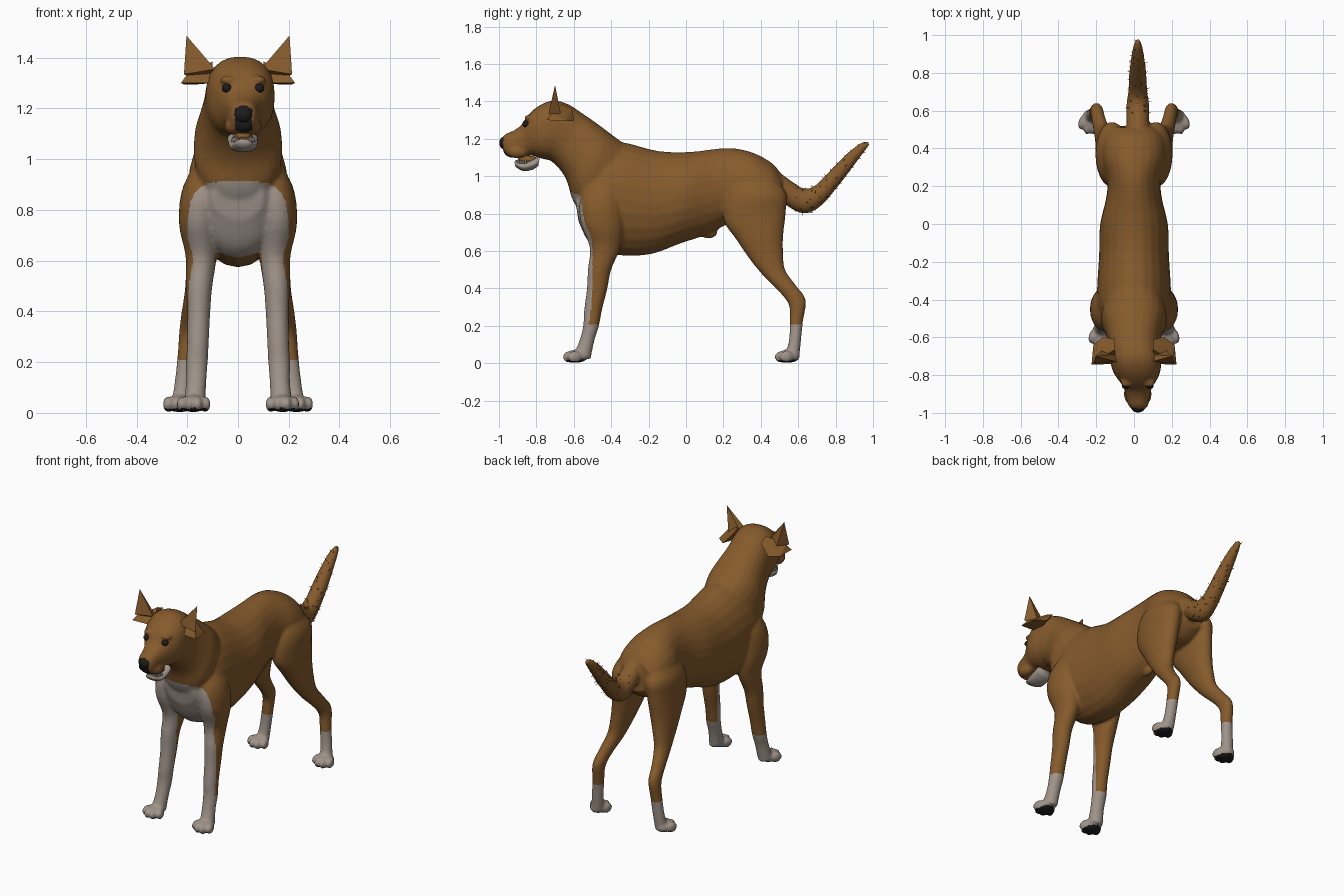
import bpy, bmesh, math, random
from mathutils import Vector, Matrix

cube = bpy.data.objects.get("Cube")
if cube:
    bpy.data.objects.remove(cube)
random.seed(4)


def material(name, r, g, b):
    m = bpy.data.materials.new(name)
    m.use_nodes = True
    m.diffuse_color = (r, g, b, 1)
    node = m.node_tree.nodes["Principled BSDF"]
    node.inputs["Base Color"].default_value = (r, g, b, 1)
    node.inputs["Roughness"].default_value = 0.8
    return m


brown = material("brown coat", .235, .103, .025)
pale = material("pale coat", .35, .295, .255)
black = material("black skin", .012, .012, .013)
teeth_white = material("tooth white", .5, .46, .4)


def finish(bm, name, mats, smooth=True):
    bmesh.ops.recalc_face_normals(bm, faces=bm.faces)
    mesh = bpy.data.meshes.new(name)
    bm.to_mesh(mesh)
    bm.free()
    for m in mats:
        mesh.materials.append(m)
    mesh.polygons.foreach_set("use_smooth", [smooth] * len(mesh.polygons))
    obj = bpy.data.objects.new(name, mesh)
    bpy.context.collection.objects.link(obj)
    return obj


def spline(a, b, c, d, t):
    return (b + (c - a) * t / 2 + (a * 2 - b * 5 + c * 4 - d) * t * t / 2
            + (b * 3 - a - c * 3 + d) * t ** 3 / 2)


def loft(bm, sections, side=1, power=1, steps=4, sides=24):
    """Each section: first edge y, z, second edge y, z, centre x, half width."""
    rows = []
    last = len(sections) - 1
    for i in range(last):
        four = [sections[min(max(i + k, 0), last)] for k in (-1, 0, 1, 2)]
        for s in range(steps):
            rows.append([spline(*v, s / steps) for v in zip(*four)])
    rows.append(sections[-1])
    rings = []
    for ya, za, yb, zb, x, w in rows:
        mid = Vector((x * side, (ya + yb) / 2, (za + zb) / 2))
        up = Vector((0, ya - yb, za - zb)) / 2
        ring = []
        for k in range(sides):
            a = math.tau * k / sides
            c, s = (math.copysign(abs(v) ** power, v) for v in (math.cos(a), math.sin(a)))
            ring.append(bm.verts.new(mid + up * c + Vector((w * s, 0, 0))))
        rings.append(ring)
    for p, q in zip(rings, rings[1:]):
        for k in range(sides):
            n = (k + 1) % sides
            bm.faces.new((p[k], p[n], q[n], q[k]))
    bm.faces.new(rings[0])
    bm.faces.new(rings[-1])


def ball(bm, centre, size, turn=0):
    mat = (Matrix.Translation(centre) @ Matrix.Rotation(turn, 4, "Z")
           @ Matrix.Diagonal((*size, 1)))
    bmesh.ops.create_uvsphere(bm, u_segments=18, v_segments=12, radius=1, matrix=mat)


torso = [(-.60, .93, -.575, .76, 0, .10), (-.52, 1.08, -.525, .655, 0, .17),
         (-.43, 1.17, -.45, .60, 0, .195), (-.33, 1.18, -.33, .575, 0, .195),
         (-.15, 1.135, -.18, .585, 0, .185), (.02, 1.13, -.03, .64, 0, .18),
         (.15, 1.145, .12, .69, 0, .148), (.25, 1.15, .22, .74, 0, .142),
         (.36, 1.125, .34, .75, 0, .17), (.46, 1.07, .45, .76, 0, .16),
         (.51, 1.01, .52, .82, 0, .11)]
neck_head = [(-.30, 1.15, -.50, .72, 0, .15), (-.40, 1.225, -.60, .86, 0, .175),
             (-.48, 1.285, -.635, .97, 0, .155), (-.56, 1.34, -.67, 1.03, 0, .138),
             (-.63, 1.385, -.72, 1.08, .005, .135), (-.71, 1.405, -.755, 1.09, .01, .135),
             (-.79, 1.375, -.79, 1.10, .015, .122), (-.85, 1.32, -.82, 1.11, .02, .095),
             (-.88, 1.275, -.85, 1.11, .02, .075), (-.92, 1.245, -.90, 1.105, .02, .063),
             (-.965, 1.225, -.945, 1.10, .022, .054), (-.985, 1.20, -.975, 1.125, .024, .035)]
tail = [(.42, 1.07, .42, .98, .01, .05), (.50, 1.02, .46, .93, .02, .056),
        (.57, .97, .53, .85, .02, .06), (.63, .935, .63, .80, .02, .06),
        (.69, .95, .72, .84, .02, .05), (.78, 1.04, .82, .955, .02, .045),
        (.86, 1.12, .90, 1.06, .02, .035), (.93, 1.175, .945, 1.12, .02, .025),
        (.975, 1.19, .98, 1.165, .02, .01)]
front_leg = [(-.47, 1.05, -.38, 1.05, .09, .03), (-.56, .90, -.34, .90, .138, .076),
             (-.565, .76, -.335, .74, .153, .08), (-.515, .62, -.35, .62, .145, .062),
             (-.525, .5, -.40, .5, .153, .052), (-.53, .4, -.42, .4, .155, .046),
             (-.545, .28, -.45, .28, .158, .043), (-.55, .2, -.465, .2, .162, .043),
             (-.57, .12, -.49, .12, .165, .04), (-.60, .05, -.51, .02, .172, .043)]
hind_leg = [(.33, 1.06, .41, 1.05, .07, .03), (.22, .92, .53, .92, .11, .085),
            (.20, .77, .535, .82, .122, .08), (.27, .66, .52, .68, .135, .07),
            (.345, .55, .52, .58, .15, .055), (.42, .46, .53, .50, .165, .045),
            (.50, .38, .585, .42, .185, .037), (.55, .31, .64, .34, .197, .034),
            (.555, .22, .625, .22, .205, .034), (.55, .12, .615, .12, .215, .035),
            (.53, .05, .605, .02, .225, .038)]
paws = [(.175, -.588), (.23, .545)]
toes = [(-.046, .012), (-.016, -.012), (.017, -.012), (.046, .014)]

# Body: overlapping volumes fused into one skin
bm = bmesh.new()
loft(bm, torso)
loft(bm, neck_head, power=.85)
loft(bm, tail)
for side in (-1, 1):
    loft(bm, front_leg, side)
    loft(bm, hind_leg, side)
    for px, py in paws:
        ball(bm, (px * side, py, .037), (.05, .065, .035))
        for tx, ty in toes:
            ball(bm, ((px + tx) * side, py + ty - .022, .034), (.019, .038, .032), tx * side * 5)
    ball(bm, (.02 + .06 * side, -.838, 1.312), (.032, .028, .016))  # brow
    ball(bm, (.02 + .04 * side, -.90, 1.13), (.034, .055, .035))  # upper lip
ball(bm, (0, .12, .70), (.025, .05, .033))
raw = finish(bm, "body_volumes", [])
remesh = raw.modifiers.new("fuse", "REMESH")
remesh.mode = "VOXEL"
remesh.voxel_size = .0085
relax = raw.modifiers.new("relax", "SMOOTH")
relax.factor = .5
relax.iterations = 6
deps = bpy.context.evaluated_depsgraph_get()
skin = bpy.data.meshes.new_from_object(raw.evaluated_get(deps))
bpy.data.objects.remove(raw)
skin.name = "body"
skin.materials.clear()
for m in (brown, pale, black):
    skin.materials.append(m)


def coat(c, n):
    if c.z < .02 and n.z < -.6:
        return 2  # paw pads
    if c.y < -.952 and c.z < 1.2 and n.y < -.3 and abs(c.x - .022) < .034:
        return 2  # nose and lip groove
    if c.z < .207:
        return 1  # socks
    edge = -.50 - max(c.z - .62, 0) * .14 - max(.4 - c.z, 0) * .08
    if abs(c.x) < .14:
        edge = -.40 if c.z > .63 else edge + .025  # breast and inner legs
    arch = (c.x / .2) ** 4 + (max(c.z - .64, 0) / .272) ** 4
    return 1 if c.y < edge and arch < 1 else 0


for f in skin.polygons:
    f.use_smooth = True
    f.material_index = coat(f.center, f.normal)
body = bpy.data.objects.new("body", skin)
bpy.context.collection.objects.link(body)

# Fur tufts along the tail
bm = bmesh.new()
tail_faces = [f for f in skin.polygons if f.center.y > .58 and f.center.z > .79]
for f in random.sample(tail_faces, 90):
    c, n = f.center.copy(), f.normal.copy()
    lean = (n + Vector((0, 1, .8)) * random.random()).normalized()
    across = n.cross(Vector((.3, 1, .2))).normalized() * .003
    base = [c + across, c - across, c + across.cross(n)]
    v = [bm.verts.new(p) for p in base + [c + lean * random.uniform(.01, .022)]]
    for i in range(3):
        bm.faces.new((v[i], v[(i + 1) % 3], v[3]))
finish(bm, "tail_fur", [brown], False)

# Lower jaw and mouth lining
bm = bmesh.new()
loft(bm, [(-.78, 1.11, -.79, 1.055, .018, .06), (-.815, 1.095, -.82, 1.035, .02, .058),
          (-.87, 1.075, -.87, 1.028, .02, .052), (-.918, 1.08, -.912, 1.05, .02, .03)])
finish(bm, "lower_jaw", [pale])
bm = bmesh.new()
ball(bm, (.02, -.845, 1.088), (.04, .055, .022))
finish(bm, "tongue", [brown])

# Lower teeth around the jaw rim
bm = bmesh.new()
for k in range(-6, 7):
    a = k * .24
    spot = (.02 + .042 * math.sin(a), -.85 - .058 * math.cos(a), 1.078)
    bmesh.ops.create_cone(bm, segments=6, radius1=.008, radius2=.002, cap_ends=True,
                          depth=.036 if abs(k) == 3 else .018,
                          matrix=Matrix.Translation(spot))
finish(bm, "lower_teeth", [teeth_white])

# Nose and eyes
bm = bmesh.new()
ball(bm, (.022, -.972, 1.178), (.036, .026, .034))
finish(bm, "nose", [black])
for side, label in ((-1, "right"), (1, "left")):
    bm = bmesh.new()
    ball(bm, (.02 + .064 * side, -.855, 1.28), (.02, .02, .018))
    finish(bm, label + "_eye", [black])

# Ears: an upright point over a folded side flap
point = [(.203, -.70, 1.487), (.213, -.735, 1.335), (.09, -.73, 1.355), (.165, -.665, 1.31),
         (.09, -.69, 1.33)]
flap = [(.10, -.74, 1.30), (.10, -.61, 1.36), (.225, -.745, 1.30), (.215, -.64, 1.295),
        (.16, -.598, 1.295), (.10, -.665, 1.385), (.20, -.72, 1.335)]
for side, label in ((-1, "right"), (1, "left")):
    for shape, name in ((point, "_ear_point"), (flap, "_ear_flap")):
        bm = bmesh.new()
        verts = [bm.verts.new((x * side, y, z)) for x, y, z in shape]
        bmesh.ops.convex_hull(bm, input=verts)
        finish(bm, label + name, [brown], False)
